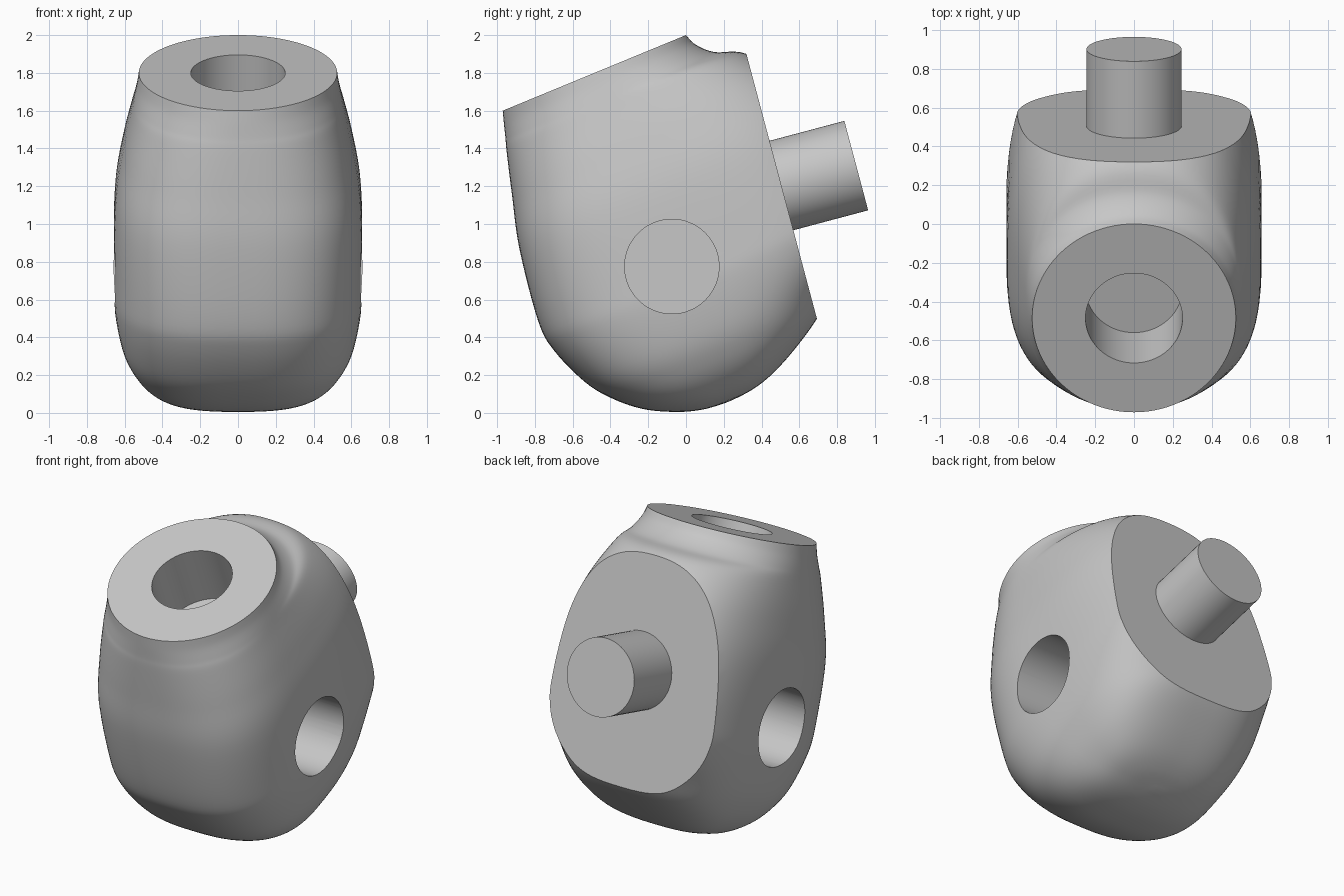
import bpy, bmesh, math
from mathutils import Vector

cube = bpy.data.objects.get("Cube")
if cube:
    bpy.data.objects.remove(cube, do_unlink=True)

grey = bpy.data.materials.new("plain grey")
grey.use_nodes = True
grey.diffuse_color = (0.57, 0.57, 0.57, 1)
grey.node_tree.nodes["Principled BSDF"].inputs["Base Color"].default_value = grey.diffuse_color

# Tilted frame of the round neck face
NECK = Vector((0, -0.485, 1.8))
ALONG = Vector((0, 0.924, 0.381)).normalized()
NECK_AXIS = Vector((0, -0.381, 0.924)).normalized()

# Flat back face
BACK_POINT = Vector((0, 0.32, 1.9))
BACK_AXIS = Vector((0, 1.39, 0.37)).normalized()

SIDES = 96
STEPS = 6
HOLE_RADIUS = 0.25

# Sections down the neck axis: depth, front reach, back reach, half width, squareness
SECTIONS = [
    (0.0, 0.525, 0.525, 0.525, 2.0),
    (-0.065, 0.545, 0.552, 0.535, 2.05),
    (-0.14, 0.567, 0.629, 0.55, 2.2),
    (-0.214, 0.59, 0.783, 0.565, 2.35),
    (-0.44, 0.652, 0.95, 0.612, 2.6),
    (-0.71, 0.722, 1.03, 0.652, 2.8),
    (-1.1, 0.776, 1.12, 0.66, 2.8),
    (-1.28, 0.757, 1.03, 0.657, 2.8),
    (-1.5, 0.667, 0.76, 0.62, 2.8),
    (-1.64, 0.56, 0.61, 0.562, 2.8),
    (-1.75, 0.43, 0.435, 0.48, 2.8),
    (-1.83, 0.27, 0.27, 0.37, 2.7),
    (-1.868, 0.14, 0.14, 0.23, 2.5),
    (-1.88, 0.02, 0.02, 0.04, 2.2),
]


def spline(rows, steps):
    """Smooth the table of sections with a Catmull-Rom curve."""
    padded = [rows[0]] + rows + [rows[-1]]
    out = []
    for a, b, c, d in zip(padded, padded[1:], padded[2:], padded[3:]):
        for s in range(steps):
            t = s / steps
            out.append([q + t * (r - p + t * (2 * p - 5 * q + 4 * r - s4
                        + t * (3 * (q - r) + s4 - p))) / 2
                        for p, q, r, s4 in zip(a, b, c, d)])
    return out + [list(rows[-1])]


def power(value, exponent):
    return math.copysign(abs(value) ** exponent, value)


def cylinder(name, centre, axis, radius, length):
    bpy.ops.mesh.primitive_cylinder_add(
        vertices=64, radius=radius, depth=length, location=centre,
        rotation=axis.to_track_quat('Z', 'Y').to_euler())
    obj = bpy.context.object
    obj.name = name
    return obj


def finish(obj):
    obj.data.materials.clear()
    obj.data.materials.append(grey)
    bpy.ops.object.select_all(action='DESELECT')
    obj.select_set(True)
    bpy.context.view_layer.objects.active = obj
    bpy.ops.object.shade_smooth_by_angle(angle=math.radians(35))


# Body: lofted rounded sections
bm = bmesh.new()
rings = []
for depth, front, back, width, square in spline(SECTIONS, STEPS):
    ring = []
    for i in range(SIDES):
        angle = math.tau * i / SIDES
        x = width * power(math.cos(angle), 2 / square)
        u = power(math.sin(angle), 2 / square)
        u *= back if u > 0 else front
        ring.append(bm.verts.new(NECK + Vector((x, 0, 0)) + ALONG * u + NECK_AXIS * depth))
    rings.append(ring)
for upper, lower in zip(rings, rings[1:]):
    for i in range(SIDES):
        j = (i + 1) % SIDES
        bm.faces.new((upper[i], upper[j], lower[j], lower[i]))
bm.faces.new(rings[0])
bm.faces.new(rings[-1])

# Slice off the flat back face
bmesh.ops.bisect_plane(bm, geom=bm.verts[:] + bm.edges[:] + bm.faces[:], dist=1e-5,
                       plane_co=BACK_POINT, plane_no=BACK_AXIS, clear_outer=True)
bmesh.ops.holes_fill(bm, edges=[e for e in bm.edges if e.is_boundary], sides=0)
bmesh.ops.recalc_face_normals(bm, faces=bm.faces[:])
mesh = bpy.data.meshes.new("body")
bm.to_mesh(mesh)
bm.free()
body = bpy.data.objects.new("body", mesh)
bpy.context.collection.objects.link(body)

# Blind sockets in the neck and both sides
cutters = [cylinder("neck_socket_cutter", NECK, NECK_AXIS, HOLE_RADIUS, 0.82)]
for side, label in ((1, "left"), (-1, "right")):
    cutters.append(cylinder(label + "_socket_cutter", Vector((side * 0.66, -0.075, 0.775)),
                            Vector((side, 0, 0)), HOLE_RADIUS, 0.8))
bpy.context.view_layer.objects.active = body
for cutter in cutters:
    cutter.hide_render = True
    mod = body.modifiers.new("socket", 'BOOLEAN')
    mod.operation = 'DIFFERENCE'
    mod.solver = 'EXACT'
    mod.object = cutter
    bpy.ops.object.modifier_apply(modifier=mod.name)
for cutter in cutters:
    bpy.data.objects.remove(cutter, do_unlink=True)
finish(body)

# Peg standing on the back face
peg_base = Vector((0, 0.51, 1.205))
peg = cylinder("back_peg", peg_base + BACK_AXIS * 0.18, BACK_AXIS, 0.245, 0.45)
finish(peg)
